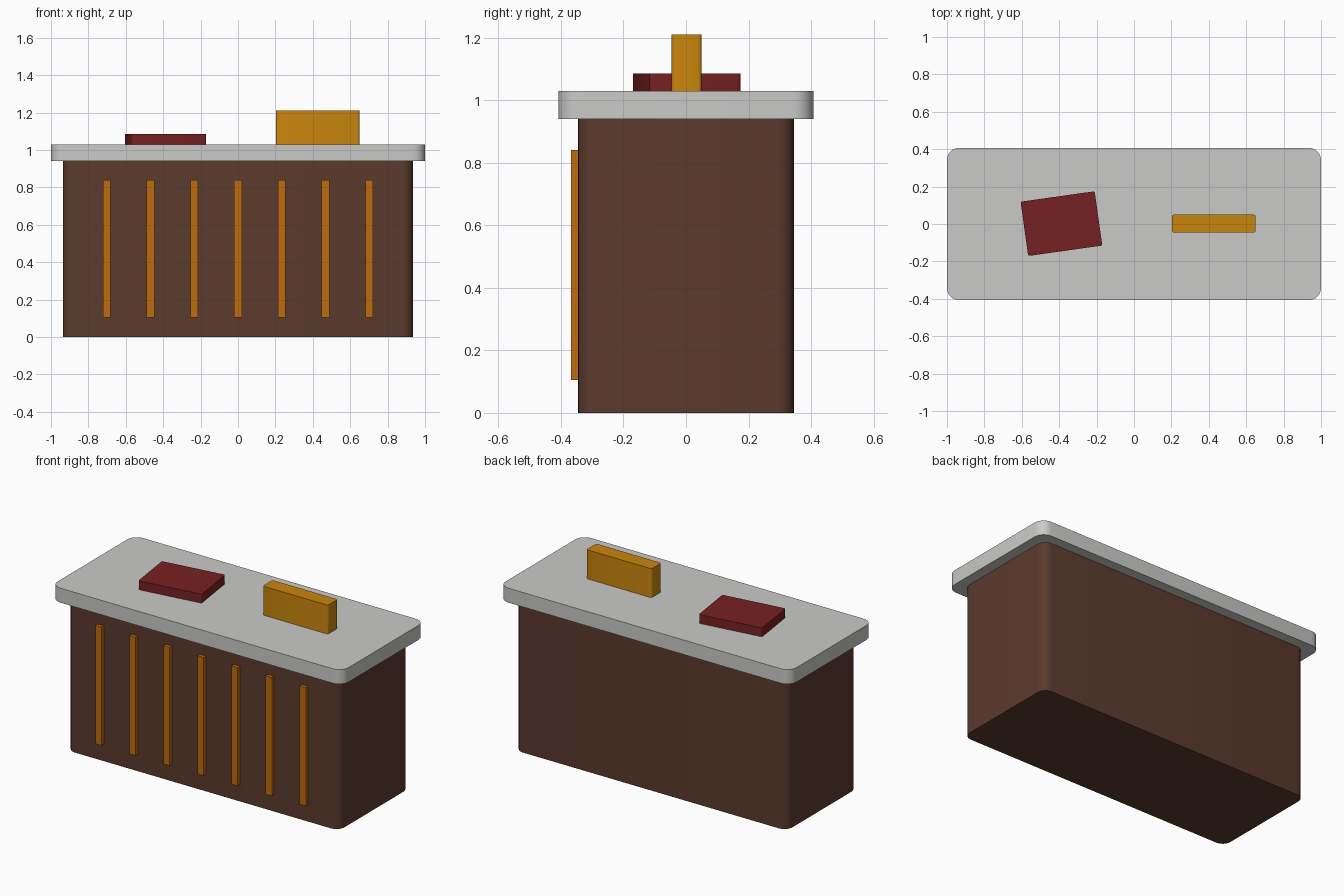
import bpy
import bmesh
from math import radians
from mathutils import Matrix

cube = bpy.data.objects.get("Cube")
if cube:
    bpy.data.objects.remove(cube, do_unlink=True)


def make_material(name, rgb):
    mat = bpy.data.materials.new(name)
    mat.use_nodes = True
    color = (*rgb, 1.0)
    mat.diffuse_color = color
    mat.node_tree.nodes["Principled BSDF"].inputs["Base Color"].default_value = color
    return mat


def slab(name, size, center, mat, radius=0.0, segments=6, turn=0.0):
    """Box with rounded vertical corners."""
    bm = bmesh.new()
    bmesh.ops.create_cube(bm, size=1.0, matrix=Matrix.Diagonal((*size, 1.0)))
    if radius:
        upright = [e for e in bm.edges
                   if abs(e.verts[0].co.z - e.verts[1].co.z) > size[2] / 2]
        bmesh.ops.bevel(bm, geom=upright, offset=radius, segments=segments,
                        profile=0.5, affect='EDGES')
    mesh = bpy.data.meshes.new(name)
    bm.to_mesh(mesh)
    bm.free()
    mesh.materials.append(mat)
    obj = bpy.data.objects.new(name, mesh)
    obj.location = center
    obj.rotation_euler.z = turn
    bpy.context.collection.objects.link(obj)
    if radius:
        bpy.ops.object.select_all(action='DESELECT')
        obj.select_set(True)
        bpy.context.view_layer.objects.active = obj
        bpy.ops.object.shade_smooth_by_angle(angle=radians(35))
    return obj


wood = make_material("dark brown wood", (0.105, 0.043, 0.027))
stone = make_material("pale grey stone", (0.59, 0.59, 0.575))
amber = make_material("amber trim", (0.52, 0.147, 0.004))
gold = make_material("gold", (0.59, 0.24, 0.004))
red = make_material("dark red", (0.18, 0.015, 0.016))

# Counter body and overhanging top
slab("counter_body", (1.87, 0.69, 0.94), (0, 0, 0.47), wood, 0.055)
slab("counter_top", (2.0, 0.814, 0.09), (0, 0, 0.985), stone, 0.065)

# Upright slats along the front
for i in range(7):
    slab(f"front_slat_{i + 1}", (0.042, 0.032, 0.735),
         ((i - 3) * 0.234, -0.351, 0.4725), amber)

# Items on the counter
slab("ledger_book", (0.4, 0.293, 0.055), (-0.388, 0.002, 1.0575), red,
     0.008, 3, radians(8))
slab("name_block", (0.448, 0.096, 0.18), (0.426, 0.002, 1.12), gold, 0.012, 3)
